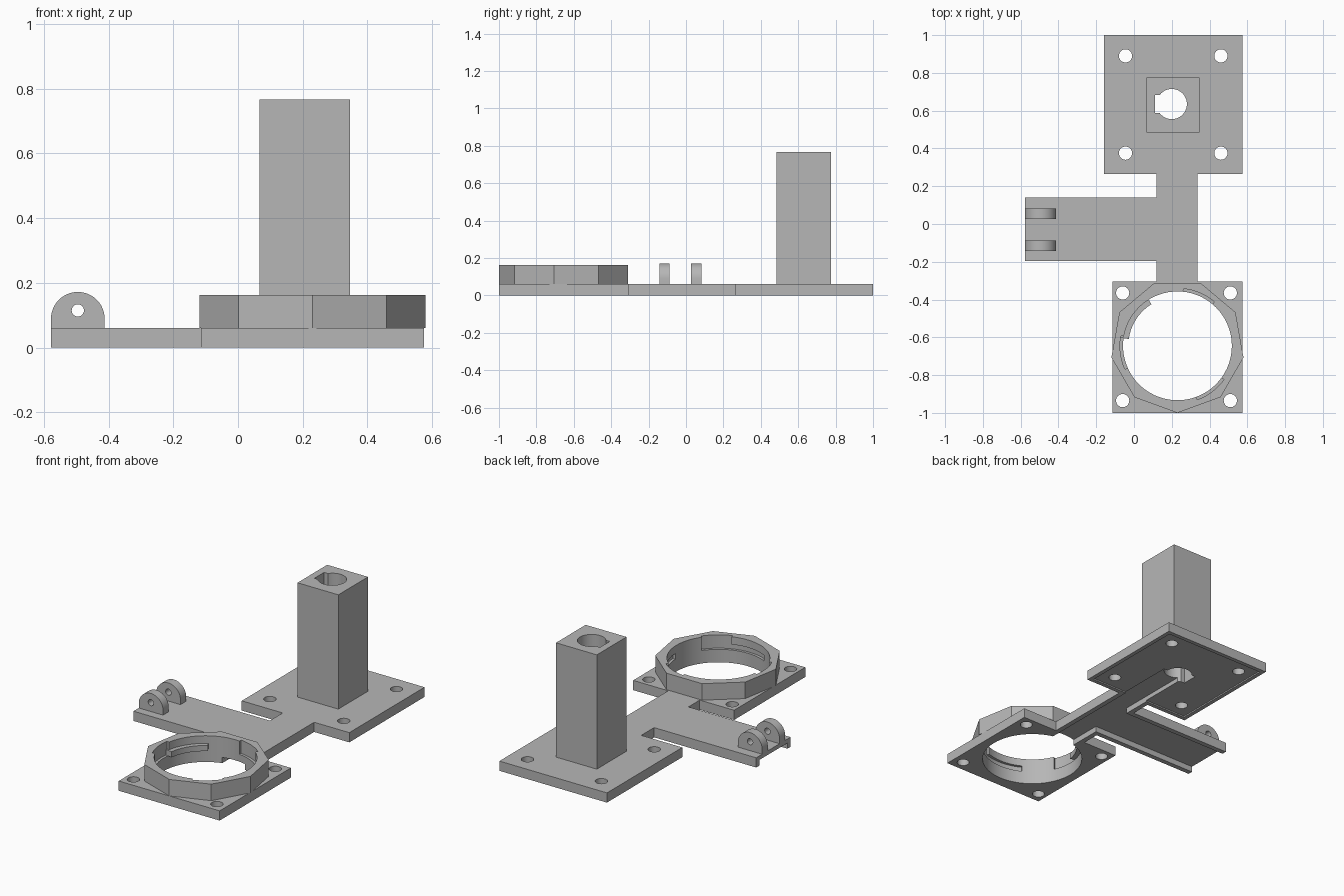
import bpy
import bmesh
from math import cos, sin, radians
from mathutils import Vector

cube = bpy.data.objects.get("Cube")
if cube:
    bpy.data.objects.remove(cube, do_unlink=True)

# One plain grey for the whole part
grey = bpy.data.materials.new("plain grey")
grey.use_nodes = True
colour = (0.47, 0.47, 0.47, 1)
grey.diffuse_color = colour
grey.node_tree.nodes["Principled BSDF"].inputs["Base Color"].default_value = colour


def prism(name, outline, low, high, along_y=False):
    """Extrude a 2D outline between two levels of z (or of y)."""
    bm = bmesh.new()
    place = (lambda p: (p[0], low, p[1])) if along_y else (lambda p: (p[0], p[1], low))
    face = bm.faces.new([bm.verts.new(place(p)) for p in outline])
    top = bmesh.ops.extrude_face_region(bm, geom=[face])["geom"]
    step = Vector((0, high - low, 0)) if along_y else Vector((0, 0, high - low))
    bmesh.ops.translate(bm, vec=step, verts=[v for v in top if isinstance(v, bmesh.types.BMVert)])
    bmesh.ops.recalc_face_normals(bm, faces=bm.faces)
    mesh = bpy.data.meshes.new(name)
    bm.to_mesh(mesh)
    bm.free()
    mesh.materials.append(grey)
    obj = bpy.data.objects.new(name, mesh)
    bpy.context.collection.objects.link(obj)
    return obj


def rect(x0, x1, y0, y1):
    return [(x0, y0), (x1, y0), (x1, y1), (x0, y1)]


def arc(cx, cy, r, start, end, steps):
    angles = [radians(start + (end - start) * i / steps) for i in range(steps + 1)]
    return [(cx + r * cos(a), cy + r * sin(a)) for a in angles]


def circle(cx, cy, r, sides=32, start=0):
    return arc(cx, cy, r, start, start + 360, sides)[:-1]


def activate(obj):
    bpy.ops.object.select_all(action='DESELECT')
    obj.select_set(True)
    bpy.context.view_layer.objects.active = obj


def cut(obj, outline, low=-0.1, high=1, along_y=False):
    """Remove a prism from an object."""
    cutter = prism("cutter", outline, low, high, along_y)
    cutter.hide_render = True
    mod = obj.modifiers.new("cut", 'BOOLEAN')
    mod.operation = 'DIFFERENCE'
    mod.solver = 'EXACT'
    mod.object = cutter
    activate(obj)
    bpy.ops.object.modifier_apply(modifier=mod.name)
    bpy.data.objects.remove(cutter, do_unlink=True)


THICK = 0.06
RING = (0.23, -0.645)
BORE = (0.2, 0.635)
RING_R = 0.288

# Base: two square plates joined by a T-shaped arm
base = prism("base_plate", [
    (-0.115, -1), (0.575, -1), (0.575, -0.305), (0.335, -0.305), (0.335, 0.265),
    (0.575, 0.265), (0.575, 1), (-0.16, 1), (-0.16, 0.265), (0.12, 0.265),
    (0.12, 0.14), (-0.578, 0.14), (-0.578, -0.195), (0.12, -0.195),
    (0.12, -0.305), (-0.115, -0.305)], 0, THICK)

# Wire channel and shallow rim on the underside
cut(base, rect(-0.135, 0.55, 0.29, 0.975), high=0.008)
cut(base, [
    (0.15, -0.4), (0.305, -0.4), (0.305, 0.635), (0.15, 0.635),
    (0.15, 0.11), (-0.7, 0.11), (-0.7, -0.165), (0.15, -0.165)], high=0.035)

# Screw holes and the large opening
for xs, ys in (((-0.045, 0.46), (0.375, 0.89)), ((-0.06, 0.51), (-0.935, -0.365))):
    for x in xs:
        for y in ys:
            cut(base, circle(x, y, 0.035))
cut(base, circle(*RING, RING_R, 72))

# Tower with a keyed bore that runs through the plate
tower = prism("tower", rect(0.067, 0.346, 0.485, 0.775), THICK, 0.766)
keyed_bore = arc(*BORE, 0.08, -143, 143, 36) + [(0.11, 0.683), (0.11, 0.587)]
for part in (base, tower):
    cut(part, keyed_bore)

# Nine-sided mounting ring
ring = prism("mount_ring", circle(*RING, 0.355, 9, -90), THICK, 0.162)
cut(ring, circle(*RING, RING_R, 72))

# Three twist-lock slots: an entry from the top, then a groove
for start in (50, 170, 290):
    for a0, a1, high in ((start, start + 34, 0.3), (start - 48, start + 2, 0.115)):
        sector = arc(*RING, 0.304, a0, a1, 12) + arc(*RING, 0.26, a1, a0, 12)
        cut(ring, sector, 0.08, high)

# Pair of rounded hinge lugs
lugs = []
lug_outline = [(-0.578, THICK)] + arc(-0.495, 0.089, 0.083, 180, 0, 24) + [(-0.412, THICK)]
for side, y0, y1 in (("front", -0.143, -0.088), ("back", 0.027, 0.082)):
    lug = prism(side + "_hinge_lug", lug_outline, y0, y1, True)
    cut(lug, circle(-0.495, 0.115, 0.019, 24), -0.5, 0.5, True)
    lugs.append(lug)

for obj in (base, tower, ring, *lugs):
    activate(obj)
    bpy.ops.object.shade_smooth_by_angle(angle=radians(30))
